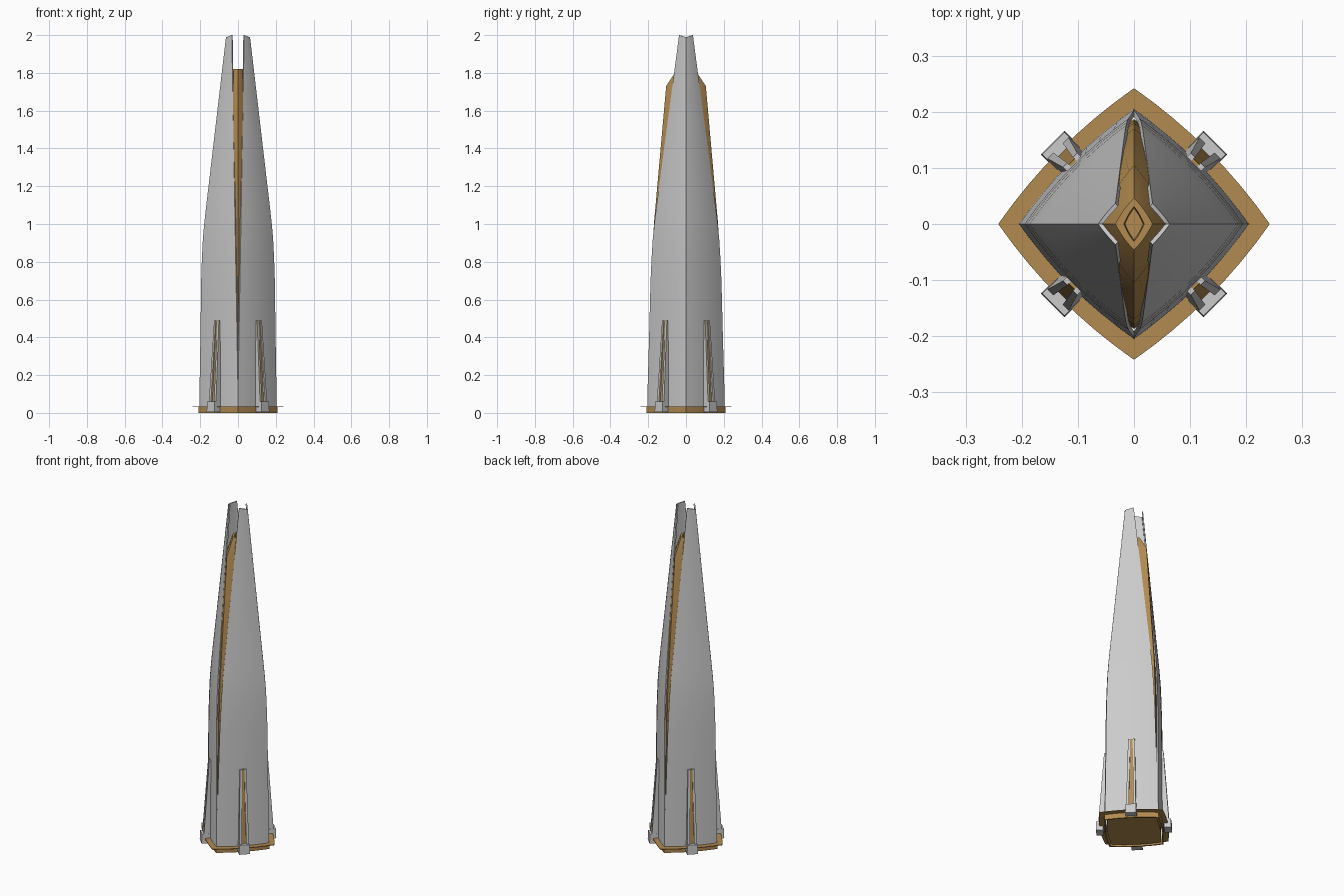
import bpy, bmesh, math
from mathutils import Vector, Matrix

if "Cube" in bpy.data.objects:
    bpy.data.objects.remove(bpy.data.objects["Cube"])

N = 8              # segments along each curved side
BULGE = 0.0890     # how far each side bows out from a plain diamond

gold = bpy.data.materials.new("gold")
gold.diffuse_color = (0.45, 0.26, 0.08, 1)
gold.use_nodes = True
gold.node_tree.nodes["Principled BSDF"].inputs["Base Color"].default_value = gold.diffuse_color


def side(t):
    """Point on the unit bowed diamond, from (1,0) at t=0 to (0,1) at t=1."""
    b = BULGE * 2 * t * (1 - t)
    return 1 - t + b, t + b


def finish(name, bm, mat=None, angle=25):
    bmesh.ops.recalc_face_normals(bm, faces=bm.faces)
    me = bpy.data.meshes.new(name)
    bm.to_mesh(me)
    bm.free()
    ob = bpy.data.objects.new(name, me)
    bpy.context.collection.objects.link(ob)
    if mat:
        me.materials.append(mat)
    bpy.ops.object.select_all(action='DESELECT')
    ob.select_set(True)
    bpy.context.view_layer.objects.active = ob
    bpy.ops.object.shade_smooth_by_angle(angle=math.radians(angle))
    return ob


def ring(bm, rx, ry, z):
    vs = []
    for q in range(4):
        for i in range(N):
            x, y = side(i / N)
            x, y = [(x, y), (-y, x), (-x, -y), (y, -x)][q]
            vs.append(bm.verts.new((x * rx, y * ry, z)))
    return vs


def loft(name, sections, mat, cap=True):
    """Skin bowed-diamond rings; closed on itself when cap is False."""
    bm = bmesh.new()
    rings = [ring(bm, *s) for s in sections]
    pairs = list(zip(rings, rings[1:]))
    if not cap:
        pairs.append((rings[-1], rings[0]))
    for a, b in pairs:
        for i in range(len(a)):
            j = (i + 1) % len(a)
            bm.faces.new((a[i], a[j], b[j], b[i]))
    if cap:
        bm.faces.new(rings[0])
        bm.faces.new(rings[-1])
    return finish(name, bm, mat)


# Outer shells: two halves parted by a slot that widens upward
PROFILE = [(0.03, .205), (0.1, .204), (0.4, .199), (0.7, .195), (0.82, .191), (0.92, .186),
           (1.0, .179), (1.1, .168), (1.2, .156), (1.5, .121), (1.8, .086), (2.0, .064)]


def shell_half(name, sx):
    bm = bmesh.new()
    rows = []
    for z, r in PROFILE:
        w = max(0.0, 0.033 * (z - 0.1) / 1.9)
        lo, hi = 0.0, 1.0
        for _ in range(30):                      # find where the side meets the slot
            mid = (lo + hi) / 2
            lo, hi = (mid, hi) if side(mid)[0] * r > w else (lo, mid)
        row = []
        for i in range(-N, N + 1):
            x, y = side(abs(i) / N * lo)
            dz = -0.012 * (1 - abs(i) / N) if z == 2.0 else 0
            row.append(bm.verts.new((sx * x * r, math.copysign(y, i) * r, z + dz)))
        rows.append(row)
    for a, b in zip(rows, rows[1:]):
        for i in range(2 * N):
            f = (a[i], a[i + 1], b[i + 1], b[i])
            bm.faces.new(f if sx > 0 else f[::-1])
    bm.normal_update()
    # inner skin and rims
    geo = list(bm.faces)
    inner = {}
    for v in list(bm.verts):
        inner[v] = bm.verts.new(v.co - v.normal * 0.007)
    rim = [e for e in bm.edges if e.is_boundary]
    for f in geo:
        bm.faces.new([inner[v] for v in reversed(f.verts)])
    for e in rim:
        a, b = e.verts
        bm.faces.new((a, b, inner[b], inner[a]))
    return finish(name, bm)


shell_half("shell_right", 1)
shell_half("shell_left", -1)

# Inner core, whose front and back edges stand out of the slot near the top
loft("inner_core", [(.187, .187, .005), (.182, .184, .4), (.175, .180, .75), (.162, .170, 1.0),
                    (.137, .152, 1.2), (.065, .105, 1.73), (.033, .046, 1.82),
                    (.018, .031, 1.82), (.016, .028, 1.80)], gold)

# Base ring and the thin flange on top of it
loft("base_ring", [(.208, .208, 0), (.208, .208, .032), (.198, .198, .032), (.198, .198, 0)], gold, False)
loft("base_flange", [(.242, .242, .031), (.242, .242, .035), (.2, .2, .035), (.2, .2, .031)], gold, False)


# Buttresses: one on each bowed side
def prism(name, k, low, high, mat=None):
    """Eight-cornered block; low/high = (r0, r1, t0, t1, z) in radial/tangent axes."""
    bm = bmesh.new()
    rot = Matrix.Rotation(math.radians(45 + 90 * k), 4, 'Z')
    v = [[bm.verts.new(rot @ Vector(p)) for p in
          ((r0, t0, z), (r1, t0, z), (r1, t1, z), (r0, t1, z))]
         for r0, r1, t0, t1, z in (low, high)]
    bm.faces.new(v[0])
    bm.faces.new(v[1])
    for i in range(4):
        j = (i + 1) % 4
        bm.faces.new((v[0][i], v[0][j], v[1][j], v[1][i]))
    return finish(name, bm, mat)


for k in range(4):
    for s, tag in ((1, "a"), (-1, "b")):
        prism(f"buttress_rail_{k}{tag}", k, (.145, .193, s * .012, s * .027, .035),
              (.140, .161, s * .007, s * .018, .49))
    prism(f"buttress_strip_{k}", k, (.145, .182, -.013, .013, .035),
          (.140, .157, -.008, .008, .49), gold)
    prism(f"buttress_foot_{k}", k, (.165, .205, -.03, .03, .005), (.165, .203, -.028, .028, .06))
